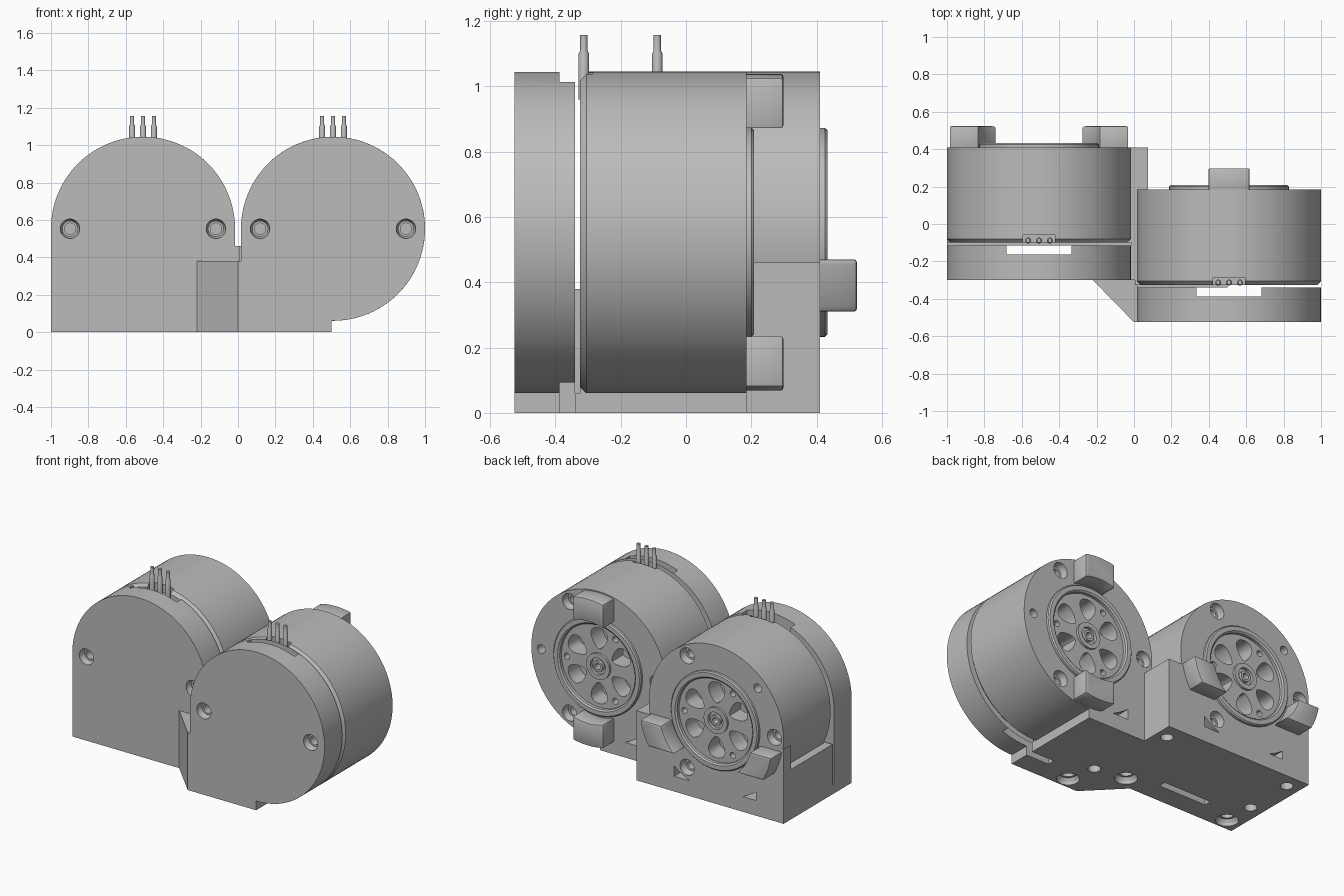
import bpy, bmesh, math
from mathutils import Vector

scene = bpy.context.scene
if "Cube" in bpy.data.objects:
    bpy.data.objects.remove(bpy.data.objects["Cube"])

grey = bpy.data.materials.new("plain_grey")
grey.use_nodes = True
COLOUR = (0.5, 0.5, 0.5, 1)
grey.diffuse_color = COLOUR
grey.node_tree.nodes["Principled BSDF"].inputs["Base Color"].default_value = COLOUR

R = 0.492          # motor radius
CZ = 0.553         # motor axis height
PLATE = 0.185      # front plate thickness
GAP = 0.2          # motor front behind plate front
DEPTH = 0.51       # motor length

body_cuts = bpy.data.collections.new("body_cutters")
rotor_cuts = bpy.data.collections.new("rotor_cutters")
for c in (body_cuts, rotor_cuts):
    scene.collection.children.link(c)
body, rotors, finished = [], [], []


def make(name, bm, group):
    bmesh.ops.recalc_face_normals(bm, faces=bm.faces)
    mesh = bpy.data.meshes.new(name)
    bm.to_mesh(mesh)
    bm.free()
    mesh.materials.append(grey)
    obj = bpy.data.objects.new(name, mesh)
    if isinstance(group, list):
        scene.collection.objects.link(obj)
        group.append(obj)
    else:
        group.objects.link(obj)
        obj.hide_render = True
    return obj


def prism(name, points, lo, hi, group, plane="xz"):
    """Extrude a flat outline along the remaining axis."""
    bm = bmesh.new()
    put = (lambda a, b: (a, lo, b)) if plane == "xz" else (lambda a, b: (a, b, lo))
    shift = (0, hi - lo, 0) if plane == "xz" else (0, 0, hi - lo)
    face = bm.faces.new([bm.verts.new(put(a, b)) for a, b in points])
    out = bmesh.ops.extrude_face_region(bm, geom=[face])
    bmesh.ops.translate(bm, vec=shift, verts=[v for v in out["geom"] if isinstance(v, bmesh.types.BMVert)])
    return make(name, bm, group)


def box(name, x0, x1, y0, y1, z0, z1, group):
    return prism(name, [(x0, y0), (x1, y0), (x1, y1), (x0, y1)], z0, z1, group, "xy")


def lathe(name, profile, place, direction, group, steps=32):
    """Turn (radius, height) points about an axis."""
    bm = bmesh.new()
    verts = [bm.verts.new((r, 0, h)) for r, h in profile]
    edges = [bm.edges.new(pair) for pair in zip(verts, verts[1:])]
    bmesh.ops.spin(bm, geom=verts + edges, cent=(0, 0, 0), axis=(0, 0, 1),
                   angle=2 * math.pi, steps=steps, use_duplicate=False)
    bmesh.ops.remove_doubles(bm, verts=bm.verts, dist=0.0002)
    turn = Vector((0, 0, 1)).rotation_difference(Vector(direction)).to_matrix()
    bmesh.ops.rotate(bm, matrix=turn, cent=(0, 0, 0), verts=bm.verts)
    bmesh.ops.translate(bm, vec=place, verts=bm.verts)
    return make(name, bm, group)


def hole(place, direction, radius, depth, rim=0, rim_depth=0):
    """Cut a plain or counterbored hole inward along a direction."""
    profile = [(0, -0.02), (rim or radius, -0.02)]
    if rim:
        profile += [(rim, rim_depth * 0.5), (rim * 0.8, rim_depth), (radius, rim_depth)]
    profile += [(radius, depth), (0, depth)]
    lathe("hole_cutter", profile, place, direction, body_cuts)


def arc(cx, start, end, n):
    return [(cx + R * math.cos(t), CZ + R * math.sin(t))
            for t in (math.radians(start + (end - start) * i / n) for i in range(n + 1))]


def motor(side, cx, front, small_angle, arc_start, foot):
    y0, back = front + GAP, front + GAP + DEPTH
    # front plate
    prism(side + "_front_plate", arc(cx, arc_start, 180, 56) + foot, front, front + PLATE, body)
    # motor can with chamfered front edge
    lathe(side + "_motor_can", [(0, 0), (R - .02, 0), (R, .02), (R, DEPTH), (0, DEPTH)],
          (cx, y0, CZ), (0, 1, 0), body, 96)
    lathe("rotor_pocket", [(0, .36), (.3, .36), (.3, .6), (0, .6)], (cx, y0, CZ), (0, 1, 0), body_cuts, 64)
    # rotor with raised rim and hub
    lathe(side + "_rotor", [(0, .35), (.3, .35), (.3, .505), (.32, .505), (.32, .525), (.313, .533),
                            (.285, .533), (.275, .525), (.275, .505), (.085, .505), (.085, .52),
                            (.055, .52), (.055, .5), (.035, .5), (.035, .52), (.02, .52), (.02, .47), (0, .47)],
          (cx, y0, CZ), (0, 1, 0), rotors, 64)
    # petal openings and small holes in the rotor
    for k in range(6):
        a = math.radians(30 + 60 * k)
        petal = []
        for i in range(20):
            t = 2 * math.pi * i / 20
            u, w = .18 + .07 * math.cos(t), (.056 + .022 * math.cos(t)) * math.sin(t)
            petal.append((cx + u * math.cos(a) - w * math.sin(a), CZ + u * math.sin(a) + w * math.cos(a)))
        prism("petal_cutter", petal, back - .12, back + .1, rotor_cuts)
    for k in range(3):
        a = math.radians(120 * k)
        lathe("rotor_hole", [(0, -.06), (.02, -.06), (.02, .1), (0, .1)],
              (cx + .235 * math.cos(a), back, CZ + .235 * math.sin(a)), (0, 1, 0), rotor_cuts, 16)
    # screw holes on the back face and front plate
    for deg in (60, 180, 300):
        a = math.radians(deg)
        hole((cx + .425 * math.cos(a), back, CZ + .425 * math.sin(a)), (0, -1, 0), .028, .12, .052, .045)
    a = math.radians(small_angle)
    hole((cx + .42 * math.cos(a), back, CZ + .42 * math.sin(a)), (0, -1, 0), .028, .08)
    for s in (-1, 1):
        hole((cx + s * .39, front, CZ), (0, 1, 0), .03, .12, .052, .04)
    # cable slot, wire pocket and three connector pins
    box("slot_cutter", cx - .175, cx + .175, front + .137, front + PLATE, -.2, 1.3, body_cuts)
    box("wire_pocket", cx - .085, cx + .085, y0 - .005, y0 + .04, .99, 1.2, body_cuts)
    for k, dx in enumerate((-.058, 0, .058)):
        lathe(f"{side}_wire_pin_{k + 1}", [(0, .96), (.016, .96), (.016, 1.1), (.011, 1.11), (.011, 1.157), (0, 1.157)],
              (cx + dx, y0 + .012, 0), (0, 0, 1), finished, 16)
    return y0, back


def stop(name, cx, back, sign, w0, w1, upright):
    """End stop: a band cut from a ring around the rotor."""
    ws = [w0 + (w1 - w0) * i / 10 for i in range(11)]
    outline = [(w, math.sqrt(.485 ** 2 - w * w)) for w in ws]
    outline += [(w, math.sqrt(.335 ** 2 - w * w)) for w in reversed(ws)]
    pts = [(cx + w, CZ + sign * d) if upright else (cx + sign * d, CZ + w) for w, d in outline]
    obj = prism(name, pts, back - .01, back + .113, finished)
    bev = obj.modifiers.new("soft_edges", "BEVEL")
    bev.width, bev.segments, bev.limit_method = .008, 2, "ANGLE"


AX, BX, AF, BF = -.508, .508, -.30, -.525
ay, ab = motor("right", AX, AF, 136, 0, [(-1, 0), (-.016, 0)])
by, bb = motor("left", BX, BF, 0, -91, [(.016, 0), (.5, 0)])

# end stops
for sign, tag in ((-1, "a"), (1, "b")):
    stop("right_stop_" + tag, AX, ab, sign, -.243, -.083, False)
    stop("left_stop_" + tag, BX, bb, sign, -.11, .11, True)

# base slabs under both motors
box("right_base_slab", -1, .01, AF, ab, 0, .06, body)
box("left_base_slab", 0, .5, BF, bb, 0, .06, body)
# cradle blocks that fill the corners beside the cans
box("right_cradle_floor", -1, 0, ay, ab, 0, .1, body)
box("right_cradle_outer", -1, -.8, ay, ab, 0, .33, body)
box("right_cradle_ear", -1, -.86, .335, ab, 0, .49, body)
box("right_cradle_inner", -.2, .01, ay, ab, 0, .46, body)
box("right_cradle_step", -.2, .075, bb, ab, 0, .46, body)
box("left_cradle_floor", .01, .5, by, bb, 0, .1, body)
box("left_cradle_inner", .005, .2, by, bb, 0, .46, body)
box("centre_web", -.016, .015, AF, ab, 0, .46, body)
# slanted gusset between the two front plates
prism("front_gusset", [(-.22, -.29), (-.22, AF), (0, BF), (.02, BF), (.02, -.29)], 0, .38, body, "xy")

# mounting holes underneath
for x, y in ((.13, -.45), (-.126, -.224), (-.9, -.22)):
    hole((x, y, 0), (0, 0, 1), .04, .2, .068, .04)
for x, y in ((.09, -.257), (0, .3), (-.91, -.016), (-.91, .315)):
    hole((x, y, 0), (0, 0, 1), .038, .15)

# apply cuts, then discard the cutters
for group, cuts in ((body, body_cuts), (rotors, rotor_cuts)):
    for obj in group:
        mod = obj.modifiers.new("cuts", "BOOLEAN")
        mod.operation, mod.operand_type, mod.solver = "DIFFERENCE", "COLLECTION", "EXACT"
        mod.collection = cuts
bpy.context.view_layer.update()
deps = bpy.context.evaluated_depsgraph_get()
parts = body + rotors + finished
meshes = [bpy.data.meshes.new_from_object(o.evaluated_get(deps)) for o in parts]
for obj, mesh in zip(parts, meshes):
    obj.modifiers.clear()
    obj.data = mesh
    mesh.materials.clear()
    mesh.materials.append(grey)
for c in (body_cuts, rotor_cuts):
    for obj in list(c.objects):
        bpy.data.objects.remove(obj)
    bpy.data.collections.remove(c)

# smooth round surfaces, keep edges sharp
bpy.ops.object.select_all(action="DESELECT")
for obj in parts:
    obj.select_set(True)
bpy.context.view_layer.objects.active = parts[0]
bpy.ops.object.shade_smooth_by_angle(angle=math.radians(30))
